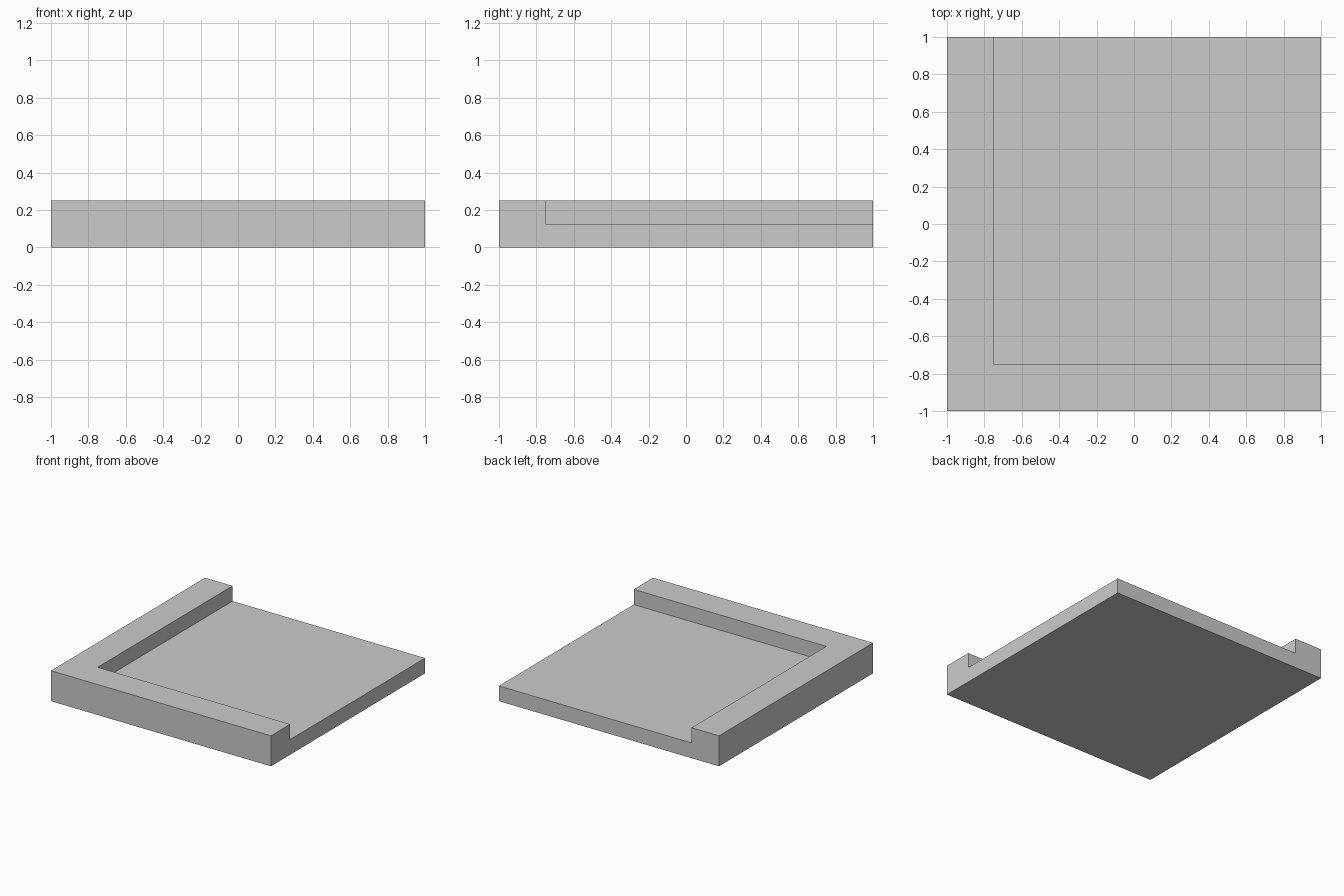
import bpy

if "Cube" in bpy.data.objects:
    bpy.data.objects.remove(bpy.data.objects["Cube"])

SIZE, HEIGHT, FLOOR, RIM = 2.0, 0.25, 0.125, 0.25


def box(name, lo, hi):
    centre = [(a + b) / 2 for a, b in zip(lo, hi)]
    bpy.ops.mesh.primitive_cube_add(size=1, location=centre)
    ob = bpy.context.object
    ob.name = name
    ob.scale = [b - a for a, b in zip(lo, hi)]
    bpy.ops.object.transform_apply(location=True, rotation=False, scale=True)
    return ob


h = SIZE / 2

# Square slab at full rim height
tile = box("corner_floor_tile", (-h, -h, 0), (h, h, HEIGHT))

# Recess that leaves a raised rim along the left and front edges
recess = box("recess_cutter", (-h + RIM, -h + RIM, FLOOR), (h + 0.5, h + 0.5, HEIGHT + 0.5))
recess.hide_render = True

cut = tile.modifiers.new("recess", 'BOOLEAN')
cut.operation = 'DIFFERENCE'
cut.solver = 'EXACT'
cut.object = recess
bpy.context.view_layer.objects.active = tile
bpy.ops.object.modifier_apply(modifier=cut.name)
bpy.data.objects.remove(recess)
